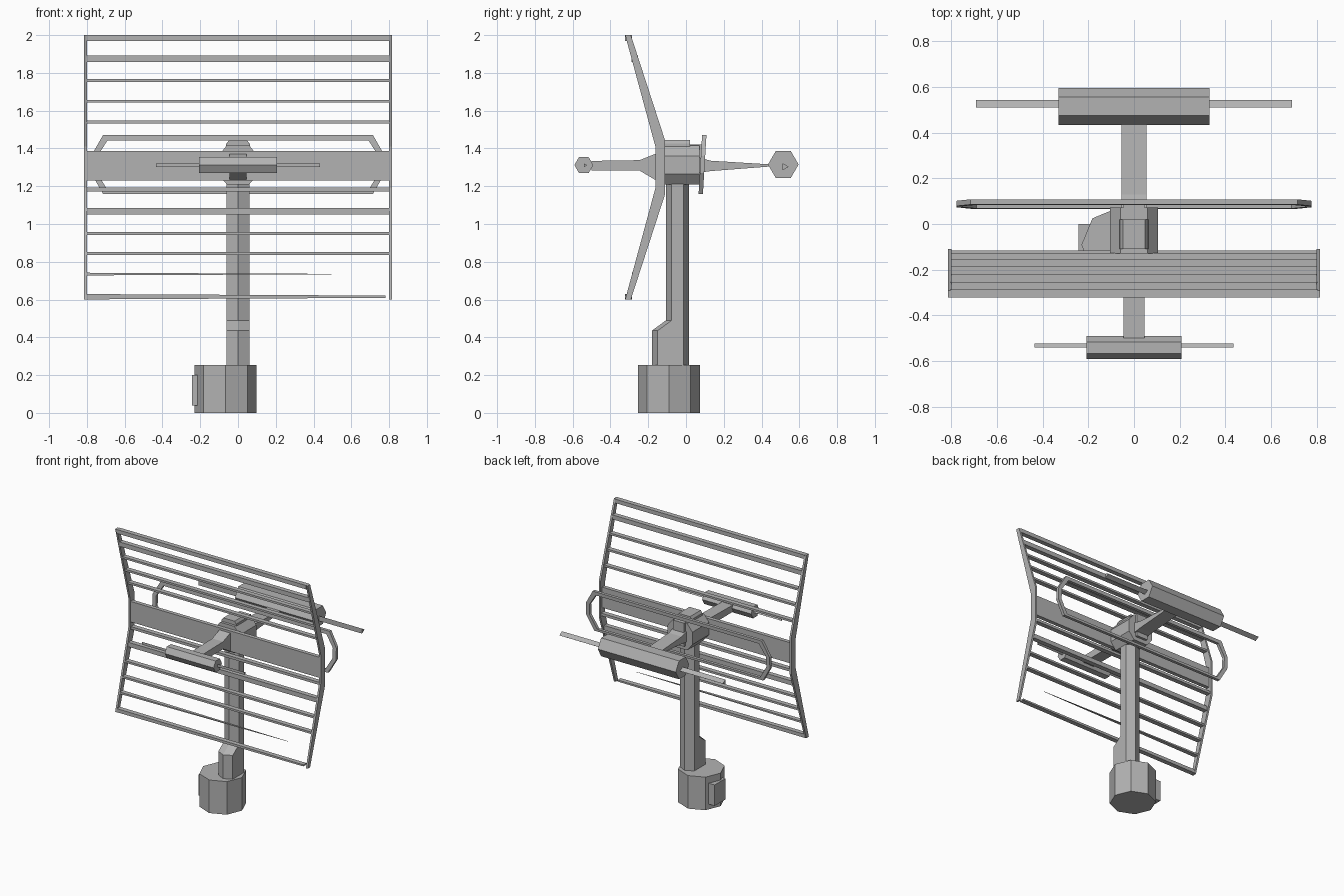
import bpy, bmesh, math
from mathutils import Vector

cube = bpy.data.objects.get("Cube")
if cube:
    bpy.data.objects.remove(cube)

grey = bpy.data.materials.new("plain grey")
grey.use_nodes = True
colour = (0.45, 0.45, 0.45, 1)
grey.diffuse_color = colour
grey.node_tree.nodes["Principled BSDF"].inputs["Base Color"].default_value = colour


def finish(name, bm):
    bmesh.ops.recalc_face_normals(bm, faces=bm.faces)
    mesh = bpy.data.meshes.new(name)
    bm.to_mesh(mesh)
    bm.free()
    mesh.materials.append(grey)
    obj = bpy.data.objects.new(name, mesh)
    bpy.context.collection.objects.link(obj)
    return obj


def loft(name, rings, closed=False):
    """Skin a series of equal-length rings; cap the ends unless closed."""
    bm = bmesh.new()
    loops = [[bm.verts.new(p) for p in ring] for ring in rings]
    n = len(loops[0])
    pairs = list(zip(loops, loops[1:]))
    if closed:
        pairs.append((loops[-1], loops[0]))
    else:
        bm.faces.new(loops[0])
        bm.faces.new(loops[-1])
    for a, b in pairs:
        for i in range(n):
            j = (i + 1) % n
            bm.faces.new((a[i], a[j], b[j], b[i]))
    return finish(name, bm)


def box(name, lo, hi):
    rings = [[(lo[0], lo[1], z), (hi[0], lo[1], z), (hi[0], hi[1], z), (lo[0], hi[1], z)]
             for z in (lo[2], hi[2])]
    return loft(name, rings)


def ngon(sides, radius, start=0.0):
    return [(radius * math.cos(start + math.tau * i / sides),
             radius * math.sin(start + math.tau * i / sides)) for i in range(sides)]


def x_prism(name, sides, radius, half, y, z, start=0.0):
    return loft(name, [[(x, y + a, z + b) for a, b in ngon(sides, radius, start)]
                       for x in (-half, half)])


def y_beam(name, sections):
    """Rectangular beam along y from (y, half width, bottom, top) sections."""
    return loft(name, [[(-w, y, b), (w, y, b), (w, y, t), (-w, y, t)]
                       for y, w, b, t in sections])


# Base drum with its side box
loft("base_drum", [[(a - 0.066, b - 0.091, z) for a, b in ngon(8, 0.164)] for z in (0, 0.253)])
box("base_side_box", (-0.243, -0.13, 0.04), (-0.19, 0.0, 0.2))

# Hexagonal mast with a sloped boot in front
POST_Y = -0.045
hexagon = [(a * 1.15, b) for a, b in ngon(6, 0.061, math.pi / 2)]
loft("mast", [[(a, b + POST_Y, z) for a, b in hexagon] for z in (0.25, 1.23)])
loft("mast_boot", [[(a, b + POST_Y - (push if b < 0 else 0), z) for a, b in hexagon]
                   for z, push in ((0.25, 0.075), (0.435, 0.075), (0.49, 0))])

# Head on the mast: chamfered block, cap and rear bracket
half_head = [(0.06, 1.21), (0.105, 1.265), (0.105, 1.36), (0.06, 1.415)]
head = half_head + [(-x, z) for x, z in reversed(half_head)]
loft("head_block", [[(x, y, z) for x, z in head] for y in (-0.13, 0.072)])
y_beam("head_cap_base", [(-0.11, 0.064, 1.39, 1.425), (0.02, 0.064, 1.39, 1.425)])
loft("head_cap", [[(-w, -0.11, z), (w, -0.11, z), (w, 0.02, z), (-w, 0.02, z)]
                  for w, z in ((0.064, 1.42), (0.048, 1.444))])
y_beam("loop_bracket", [(0.02, 0.047, 1.24, 1.42), (0.09, 0.047, 1.24, 1.42)])

# Reflector end frames, bent about the middle height
MID = 1.3
upper = [(-0.11, 1.44), (-0.292, 2.0), (-0.322, 2.0), (-0.162, 1.41)]
side = upper + [(y, 2 * MID - z) for y, z in reversed(upper)]
for label, s in (("left", 1), ("right", -1)):
    loft(label + "_reflector_frame", [[(s * x, y, z) for y, z in side] for x in (0.8, 0.815)])

# Reflector centre plate
box("reflector_plate", (-0.805, -0.158, 1.23), (0.805, -0.128, 1.387))


def slat(name, z, height, x_end=0.803, end_height=None):
    """Cross slat sitting inside the bent frame, optionally tapered to its +x end."""
    y = -0.135 - 0.3 * max(0, abs(z - MID) - 0.12)
    rings = []
    for x, h in ((-0.803, height), (x_end, height if end_height is None else end_height)):
        d = 0.018 * min(1, h / 0.012)
        rings.append([(x, y - d, z - h / 2), (x, y + d, z - h / 2),
                      (x, y + d, z + h / 2), (x, y - d, z + h / 2)])
    loft(name, rings)


for i, (z, h) in enumerate(((1.985, 0.03), (1.875, 0.034), (1.76, 0.015), (1.65, 0.015), (1.54, 0.015))):
    slat("upper_slat_%d" % (i + 1), z, h)
for i, (z, h) in enumerate(((1.182, 0.02), (1.068, 0.034), (0.95, 0.015), (0.843, 0.015))):
    slat("lower_slat_%d" % (i + 1), z, h)
slat("lower_slat_5", 0.735, 0.014, 0.61, 0.001)
slat("lower_slat_6", 0.615, 0.028, 0.78, 0.012)

# Rear antenna loop, leaning back slightly at the top
outer = [(0.715, 1.47), (0.778, 1.36), (0.778, 1.27), (0.715, 1.16)]
inner = [(0.69, 1.443), (0.748, 1.355), (0.748, 1.275), (0.69, 1.178)]
ring_pairs = list(zip(outer, inner))
ring_pairs += [((-a, b), (-c, d)) for (a, b), (c, d) in reversed(ring_pairs)]
loop_rings = []
for o, n in ring_pairs:
    corners = []
    for (x, z), y in ((o, 0.075), (n, 0.075), (n, 0.098), (o, 0.098)):
        corners.append(Vector((x, y + (z - MID) * 0.06, z)))
    loop_rings.append(corners)
loft("antenna_loop", loop_rings, closed=True)

# Front and rear booms
y_beam("front_boom", [(-0.12, 0.046, 1.235, 1.375), (-0.165, 0.046, 1.235, 1.37),
                      (-0.245, 0.046, 1.282, 1.338), (-0.5, 0.046, 1.282, 1.334)])
y_beam("rear_boom", [(0.06, 0.055, 1.27, 1.355), (0.13, 0.055, 1.28, 1.335),
                     (0.44, 0.055, 1.304, 1.316)])

# Hexagonal drums with triangular rods through them
x_prism("front_drum", 6, 0.05, 0.207, -0.541, 1.312)
x_prism("front_rod", 3, 0.012, 0.435, -0.535, 1.311)
x_prism("rear_drum", 6, 0.081, 0.33, 0.515, 1.315)
x_prism("rear_rod", 3, 0.022, 0.692, 0.522, 1.303)
